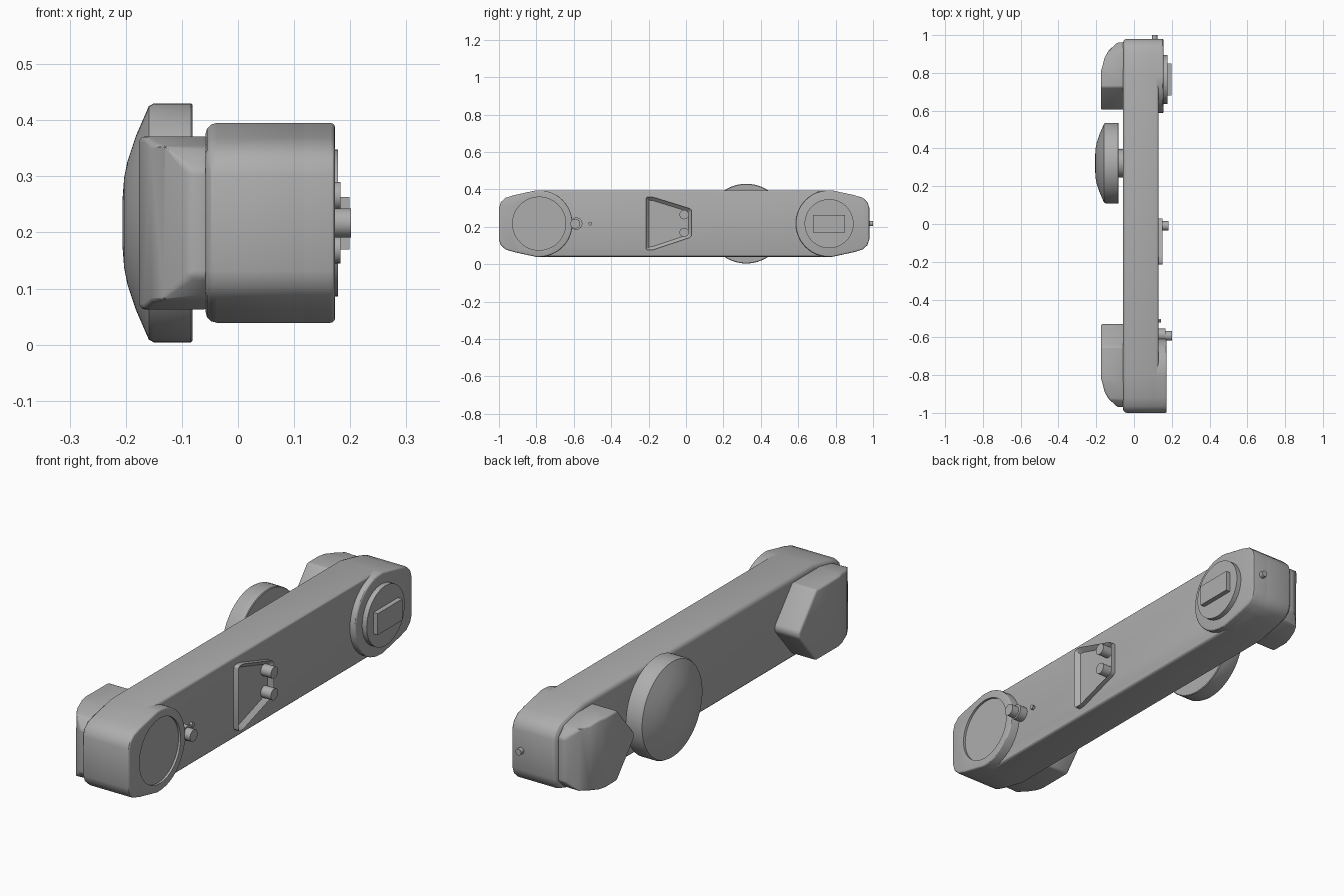
import bpy, bmesh
from math import sin, cos, pi, radians
from mathutils import Vector, Matrix

cube = bpy.data.objects.get("Cube")
if cube:
    bpy.data.objects.remove(cube)

grey = bpy.data.materials.new("plain grey")
grey.use_nodes = True
grey.diffuse_color = (0.42, 0.42, 0.42, 1)
grey.node_tree.nodes["Principled BSDF"].inputs["Base Color"].default_value = grey.diffuse_color

MID = 0.217   # height of the long axis
HALF = 0.178  # half height of the arm


def finish(name, bm, angle=30):
    bmesh.ops.recalc_face_normals(bm, faces=bm.faces)
    mesh = bpy.data.meshes.new(name)
    bm.to_mesh(mesh)
    bm.free()
    mesh.materials.append(grey)
    mesh.shade_smooth()
    mesh.set_sharp_from_angle(angle=radians(angle))
    obj = bpy.data.objects.new(name, mesh)
    bpy.context.collection.objects.link(obj)
    return obj


def prism(outline, x0, x1):
    """Extrude a (y, z) outline along x."""
    bm = bmesh.new()
    face = bm.faces.new([bm.verts.new((x0, y, z)) for y, z in outline])
    new = bmesh.ops.extrude_face_region(bm, geom=[face])["geom"]
    bmesh.ops.translate(bm, vec=(x1 - x0, 0, 0),
                        verts=[v for v in new if isinstance(v, bmesh.types.BMVert)])
    bmesh.ops.recalc_face_normals(bm, faces=bm.faces)
    return bm


def round_edges(bm, width, limit=25):
    sharp = [e for e in bm.edges if e.is_manifold and e.calc_face_angle() > radians(limit)]
    bmesh.ops.bevel(bm, geom=sharp, offset=width, segments=3, profile=0.5,
                    affect='EDGES', clamp_overlap=True)
    return bm


def round_rim(bm, x, width):
    """Round only the edges lying in the plane at the given x."""
    rim = [e for e in bm.edges if all(abs(v.co.x - x) < 1e-4 for v in e.verts)]
    bmesh.ops.bevel(bm, geom=rim, offset=width, segments=3, profile=0.5,
                    affect='EDGES', clamp_overlap=True)
    return bm


def disc(name, y, z, r, x0, x1, sides=48):
    pts = [(y + r * cos(2 * pi * i / sides), z + r * sin(2 * pi * i / sides)) for i in range(sides)]
    return finish(name, prism(pts, x0, x1))


def half_end(side, tip):
    """Upper outline of a tapered arm end, from the shoulder to the tip."""
    return [(side * (tip - 0.2), HALF), (side * (tip - 0.08), 0.152),
            (side * (tip - 0.035), 0.138), (side * (tip - 0.01), 0.115), (side * tip, 0.085)]


def end_outline(side, tip):
    top = half_end(side, tip)
    return [(y, MID + h) for y, h in top] + [(y, MID - h) for y, h in reversed(top)]


# Long arm
body = prism(end_outline(1, 0.98) + end_outline(-1, 1.0)[::-1], -0.058, 0.13)
round_rim(body, -0.058, 0.02)
round_rim(body, 0.13, 0.012)
finish("arm_body", body)


# Raised heads on the ends of the arm, each with a round inner end
def head(name, side, tip, centre, top):
    steps = 24
    arc = [(side * (centre - HALF * sin(pi * i / steps)), MID - HALF * cos(pi * i / steps))
           for i in range(steps + 1)]
    bm = prism(end_outline(side, tip) + arc, 0.08, top)
    bmesh.ops.remove_doubles(bm, verts=bm.verts, dist=0.002)
    round_rim(bm, top, 0.008)
    return finish(name, bm)


front_head = head("front_head", -1, 1.0, 0.785, 0.173)
head("back_head", 1, 0.98, 0.765, 0.156)

# Shallow round recess in the front head
cutter = disc("recess_cutter", -0.785, MID, 0.142, 0.163, 0.25)
cutter.hide_render = True
cut = front_head.modifiers.new("recess", 'BOOLEAN')
cut.operation = 'DIFFERENCE'
cut.object = cutter
cut.solver = 'EXACT'
bpy.context.view_layer.objects.active = front_head
bpy.ops.object.modifier_apply(modifier=cut.name)
bpy.data.objects.remove(cutter)
front_head.data.set_sharp_from_angle(angle=radians(30))

# Round plate and rectangular block on the back head
disc("back_plate", 0.765, MID, 0.131, 0.15, 0.178)
finish("back_block", prism([(0.68, 0.17), (0.85, 0.17), (0.85, 0.263), (0.68, 0.263)], 0.17, 0.199))

# Small knob, its boss and an indicator on the front head
disc("knob_boss", -0.587, MID, 0.033, 0.12, 0.168, 24)
disc("front_knob", -0.592, MID, 0.026, 0.16, 0.201, 24)
disc("indicator", -0.512, MID, 0.01, 0.125, 0.142, 12)

# Four-sided raised frame with a sunken middle and two buttons
panel = prism([(-0.215, 0.075), (-0.18, 0.075), (0.03, 0.145), (0.03, 0.295),
               (-0.18, 0.36), (-0.215, 0.36)], 0.12, 0.152)
upright = [e for e in panel.edges if abs(e.verts[0].co.x - e.verts[1].co.x) > 0.01]
bmesh.ops.bevel(panel, geom=upright, offset=0.014, segments=3, profile=0.5,
                affect='EDGES', clamp_overlap=True)
top = max(panel.faces, key=lambda f: f.calc_center_median().x)
bmesh.ops.inset_region(panel, faces=[top], thickness=0.018)
bmesh.ops.translate(panel, vec=(-0.018, 0, 0), verts=top.verts)
finish("panel_frame", panel)
for name, z in (("lower_button", 0.17), ("upper_button", 0.265)):
    disc(name, -0.01, z, 0.025, 0.125, 0.183, 24)

# Wheel turned about the x axis, with its axle
wheel = bmesh.new()
profile = [(-0.081, 0), (-0.081, 0.21), (-0.084, 0.213), (-0.15, 0.213), (-0.159, 0.208),
           (-0.182, 0.155), (-0.197, 0.11), (-0.203, 0.08), (-0.206, 0.04), (-0.206, 0)]
verts = [wheel.verts.new((x, 0, r)) for x, r in profile]
edges = [wheel.edges.new(pair) for pair in zip(verts, verts[1:])]
bmesh.ops.spin(wheel, geom=verts + edges, cent=(0, 0, 0), axis=(1, 0, 0),
               angle=2 * pi, steps=64, use_merge=True)
bmesh.ops.remove_doubles(wheel, verts=wheel.verts, dist=1e-4)
bmesh.ops.translate(wheel, vec=(0, 0.322, MID), verts=wheel.verts)
finish("wheel", wheel)
disc("wheel_axle", 0.322, MID, 0.075, -0.09, -0.05)


# Pointed pods under the ends, with outer ends rounded off towards the arm
def pod(name, side, inner, outer):
    half = [(inner, 0.012), (inner + 0.12, 0.154), (outer - 0.13, 0.154),
            (outer - 0.04, 0.135), (outer, 0.095)]
    pts = [(side * y, MID + h) for y, h in half] + [(side * y, MID - h) for y, h in reversed(half)]
    bm = prism(pts, -0.176, -0.05)
    slope = [(-0.176, outer - 0.16), (-0.155, outer - 0.08), (-0.13, outer - 0.04), (-0.095, outer - 0.008)]
    for (xa, ya), (xb, yb) in zip(slope, slope[1:]):
        normal = Vector((ya - yb, side * (xb - xa), 0))
        geom = bm.verts[:] + bm.edges[:] + bm.faces[:]
        bmesh.ops.bisect_plane(bm, geom=geom, plane_co=(xa, side * ya, 0),
                               plane_no=normal, clear_outer=True)
        bmesh.ops.holes_fill(bm, edges=[e for e in bm.edges if e.is_boundary])
    bmesh.ops.recalc_face_normals(bm, faces=bm.faces)
    round_edges(bm, 0.01)
    finish(name, bm, 35)


pod("back_pod", 1, 0.605, 0.962)
pod("front_pod", -1, 0.53, 0.97)

# Small pin on the back end
pin = bmesh.new()
bmesh.ops.create_cone(pin, cap_ends=True, segments=16, radius1=0.014, radius2=0.014, depth=0.05,
                      matrix=Matrix.Translation((0.11, 0.975, MID)) @ Matrix.Rotation(pi / 2, 4, 'X'))
finish("end_pin", pin)
